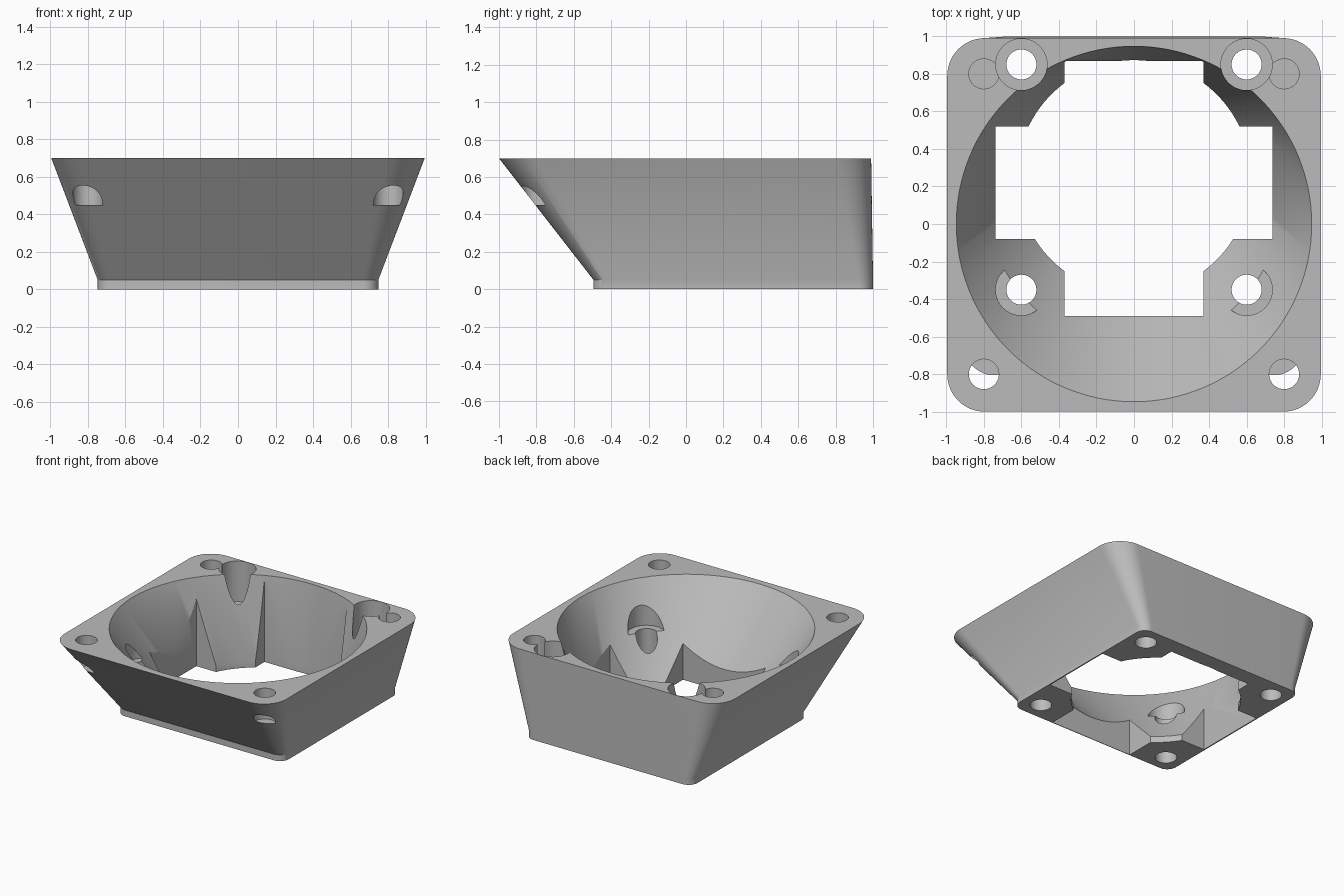
import bpy, bmesh
from math import cos, sin, pi, radians

if "Cube" in bpy.data.objects:
    bpy.data.objects.remove(bpy.data.objects["Cube"], do_unlink=True)

HEIGHT = 0.7
LIP = 0.05
PORT_Y = 0.25      # the small port is offset towards the back

grey = bpy.data.materials.new("plain grey")
grey.use_nodes = True
colour = (0.5, 0.5, 0.5, 1)
grey.diffuse_color = colour
grey.node_tree.nodes["Principled BSDF"].inputs["Base Color"].default_value = colour


def ring(cy, radius, half=None, steps=64):
    """Circle, or rounded square when half is given, centred on (0, cy)."""
    inset = 0 if half is None else half - radius
    points = []
    quarter = steps // 4
    for q, (sx, sy) in enumerate([(1, 1), (-1, 1), (-1, -1), (1, -1)]):
        for i in range(quarter + (half is not None)):
            a = (q + i / quarter) * pi / 2
            points.append((sx * inset + radius * cos(a), cy + sy * inset + radius * sin(a)))
    return points


def loft(name, levels):
    """Skin a stack of (z, ring) levels and cap both ends."""
    bm = bmesh.new()
    loops = [[bm.verts.new((x, y, z)) for x, y in pts] for z, pts in levels]
    n = len(loops[0])
    for low, high in zip(loops, loops[1:]):
        for i in range(n):
            j = (i + 1) % n
            bm.faces.new((low[i], low[j], high[j], high[i]))
    bm.faces.new(loops[0][::-1])
    bm.faces.new(loops[-1])
    mesh = bpy.data.meshes.new(name)
    bm.to_mesh(mesh)
    bm.free()
    obj = bpy.data.objects.new(name, mesh)
    bpy.context.collection.objects.link(obj)
    mesh.materials.append(grey)
    return obj


def cut(cutter):
    """Subtract a cutter from the duct, then discard it."""
    mod = duct.modifiers.new("cut", "BOOLEAN")
    mod.operation = "DIFFERENCE"
    mod.solver = "EXACT"
    mod.object = cutter
    bpy.context.view_layer.objects.active = duct
    bpy.ops.object.modifier_apply(modifier=mod.name)
    bpy.data.objects.remove(cutter, do_unlink=True)


def cut_hole(x, y, radius, z0, z1):
    pts = [(x + px, py) for px, py in ring(y, radius, steps=40)]
    cut(loft("hole_cutter", [(z0, pts), (z1, pts)]))


def cut_box(x, y0, y1, z1):
    pts = [(-x, y0), (x, y0), (x, y1), (-x, y1)]
    cut(loft("pocket_cutter", [(-0.1, pts), (z1, pts)]))


# Outer body: small square lip flaring to the large rounded square
lip = ring(PORT_Y + 0.0025, 0.08, 0.7475)
duct = loft("duct_body", [(0, lip), (LIP, lip), (HEIGHT, ring(-0.005, 0.2, 0.995))])

# Air passage: short round throat, then a skewed cone with overshoot at the top
over = 0.1
t = 1 + over / (HEIGHT - LIP)
throat = ring(PORT_Y, 0.623, steps=128)
mouth = ring(PORT_Y * (1 - t), 0.623 + t * (0.947 - 0.623), steps=128)
cut(loft("passage_cutter", [(-0.1, throat), (LIP, throat), (HEIGHT + over, mouth)]))

# Cross-shaped clearance that leaves four corner blocks
cut_box(0.37, -0.49, 0.868, 0.65)
cut_box(0.738, -0.08, 0.52, 0.65)

for side in (-1, 1):
    # Screw holes with counterbores for the small port
    for y in (PORT_Y - 0.6, PORT_Y + 0.6):
        cut_hole(side * 0.6, y, 0.137, 0.37, HEIGHT + 0.1)
        cut_hole(side * 0.6, y, 0.08, -0.1, 0.5)
    # Mounting holes in the large flange
    for y in (-0.8, 0.8):
        cut_hole(side * 0.8, y, 0.08, 0.45, HEIGHT + 0.1)

# Smooth curved walls, crisp edges
bpy.ops.object.select_all(action="DESELECT")
duct.select_set(True)
bpy.context.view_layer.objects.active = duct
bpy.ops.object.shade_smooth_by_angle(angle=radians(30))
